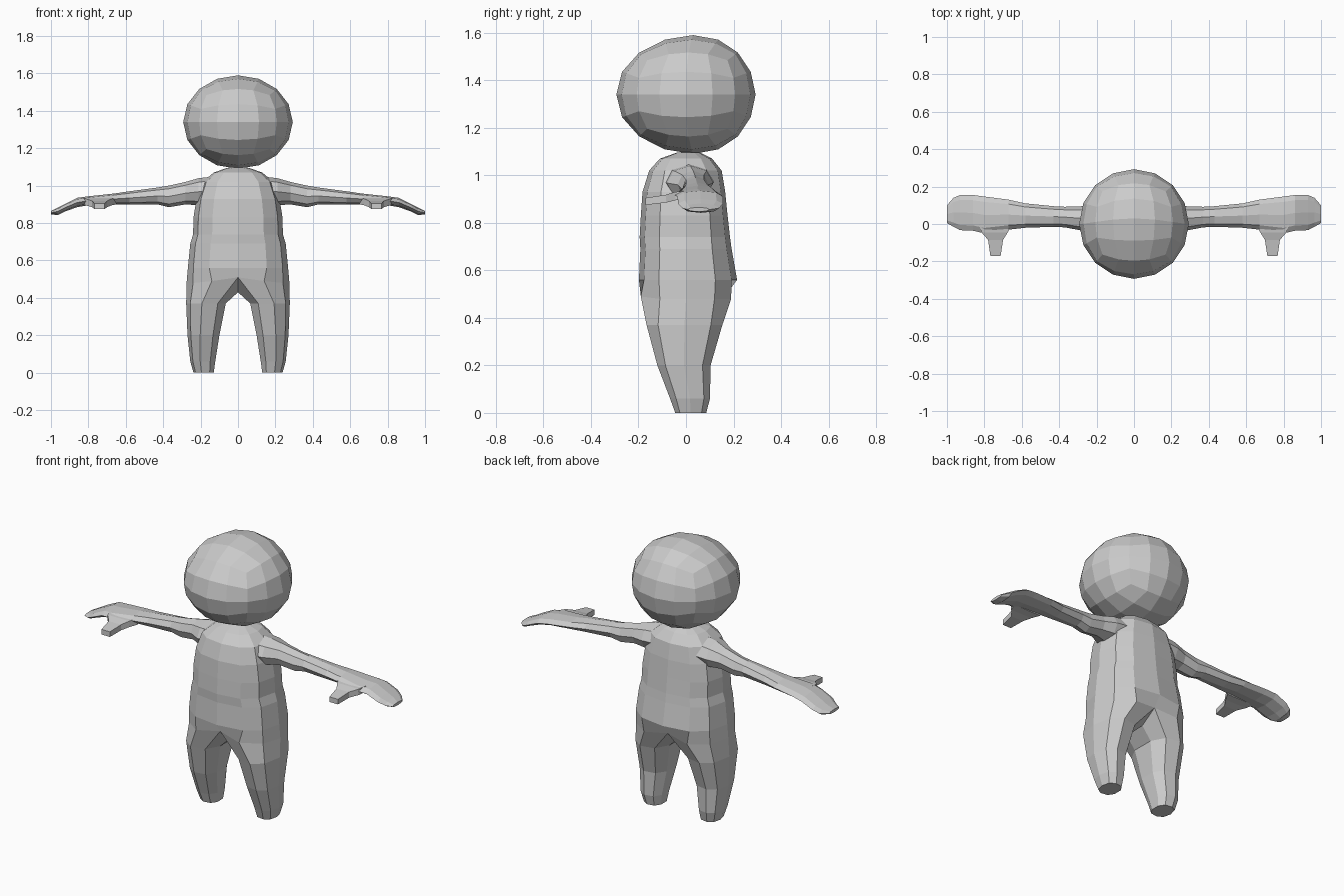
import bpy, bmesh, math

if "Cube" in bpy.data.objects:
    bpy.data.objects.remove(bpy.data.objects["Cube"])

grey = bpy.data.materials.new("clay grey")
grey.diffuse_color = (0.6, 0.6, 0.6, 1)
grey.use_nodes = True
grey.node_tree.nodes["Principled BSDF"].inputs["Base Color"].default_value = grey.diffuse_color


def finish(name, bm, mirror=False):
    bmesh.ops.recalc_face_normals(bm, faces=bm.faces)
    mesh = bpy.data.meshes.new(name)
    bm.to_mesh(mesh)
    bm.free()
    mesh.materials.append(grey)
    obj = bpy.data.objects.new(name, mesh)
    bpy.context.collection.objects.link(obj)
    if mirror:
        mod = obj.modifiers.new("mirror", 'MIRROR')
        mod.merge_threshold = 0.002
    return obj


def bridge(bm, a, b, closed):
    n = len(a)
    for i in range(n if closed else n - 1):
        j = (i + 1) % n
        bm.faces.new((a[i], a[j], b[j], b[i]))


def spow(v, p):
    return math.copysign(abs(v) ** p, v)


# Head: a cube grid rounded into an egg
bm = bmesh.new()
bmesh.ops.create_cube(bm, size=2)
bmesh.ops.subdivide_edges(bm, edges=bm.edges[:], cuts=3, use_grid_fill=True)
for v in bm.verts:
    v.co = [math.tan(c * math.pi / 4) for c in v.co]
    d = v.co.normalized()
    v.co = (d.x * 0.293, d.y * 0.293 + 0.03 * abs(d.z) ** 3, 1.34 + d.z * 0.25)
finish("head", bm)

# Body: half torso arcs that continue into one closed leg, then mirrored
bm = bmesh.new()
torso = [  # z, half width, front, back
    (1.095, .06, -.04, .06), (1.07, .13, -.11, .11), (1.02, .19, -.155, .15),
    (.93, .222, -.183, .165), (.83, .238, -.19, .175), (.74, .24, -.195, .185),
    (.69, .255, -.192, .192), (.56, .268, -.198, .215)]
rings = []
for z, w, front, back in torso:
    ring = []
    for i in range(7):
        a = math.radians(-90 + 30 * i)
        s = spow(math.sin(a), .8)
        x = 0 if i in (0, 6) else w * math.cos(a) ** .8
        ring.append(bm.verts.new((x, s * (back if s > 0 else -front), z)))
    rings.append(ring)
for a, b in zip(rings, rings[1:]):
    bridge(bm, a, b, False)
neck_cap = [bm.verts.new((0, 0.01, 1.1))]
for a, b in zip(rings[0], rings[0][1:]):
    bm.faces.new((neck_cap[0], a, b))

# Crotch ring: the outer arc plus two points on the centre line
crotch = [(0, -.165, .51), (.14, -.19, .49), (.24, -.11, .48), (.275, 0, .48),
          (.24, .12, .48), (.14, .19, .48), (0, .17, .5),
          (0, .07, .435), (0, -.06, .43)]
top = [bm.verts.new(p) for p in crotch]
bridge(bm, rings[-1], top[:7], False)
legs = [  # z, inner x, outer x, front, back
    (.37, .06, .277, -.168, .155), (.2, .095, .27, -.122, .105),
    (.06, .118, .255, -.068, .102), (0, .127, .238, -.046, .086)]
prev = top
for z, x0, x1, front, back in legs:
    cx, cy = (x0 + x1) / 2, (front + back) / 2
    rx, ry = (x1 - x0) / 2, (back - front) / 2
    ring = []
    for i in range(9):
        a = math.radians(-120 + 40 * i)
        ring.append(bm.verts.new((cx + rx * spow(math.cos(a), .85),
                                  cy + ry * spow(math.sin(a), .85), z)))
    bridge(bm, prev, ring, True)
    prev = ring
bm.faces.new(prev)
finish("torso_and_legs", bm, True)

# Arm and flat hand: eight-sided sections running outwards
bm = bmesh.new()
arm = [  # x, front, back, bottom, top
    (.12, -.10, .12, .90, 1.05), (.21, -.08, .115, .895, 1.04),
    (.28, -.035, .095, .90, 1.02), (.37, -.018, .092, .885, 1.0),
    (.43, -.015, .095, .90, .99), (.58, -.02, .11, .898, .97),
    (.67, -.03, .13, .90, .957), (.80, -.05, .147, .895, .943),
    (.86, -.036, .155, .885, .935), (.93, -.033, .155, .86, .90),
    (.965, -.015, .14, .842, .882), (1.0, .005, .10, .847, .865)]
prev = None
for x, y0, y1, z0, z1 in arm:
    ring = []
    for i in range(8):
        a = math.radians(45 * i)
        ring.append(bm.verts.new((x, (y0 + y1) / 2 + (y1 - y0) / 2 * math.cos(a),
                                  (z0 + z1) / 2 + (z1 - z0) / 2 * math.sin(a))))
    if prev:
        bridge(bm, prev, ring, True)
    else:
        bm.faces.new(ring)
    prev = ring
bm.faces.new(prev)
finish("arms", bm, True)

# Thumb: a short tapered box pointing forwards
bm = bmesh.new()
prev = None
for y, x0, x1, z0, z1 in [(0, .65, .83, .90, .935), (-.045, .675, .815, .895, .93),
                          (-.085, .70, .78, .885, .918), (-.17, .713, .768, .875, .905)]:
    ring = [bm.verts.new((x, y, z)) for x, z in ((x0, z0), (x1, z0), (x1, z1), (x0, z1))]
    if prev:
        bridge(bm, prev, ring, True)
    else:
        bm.faces.new(ring)
    prev = ring
bm.faces.new(prev)
finish("thumbs", bm, True)
